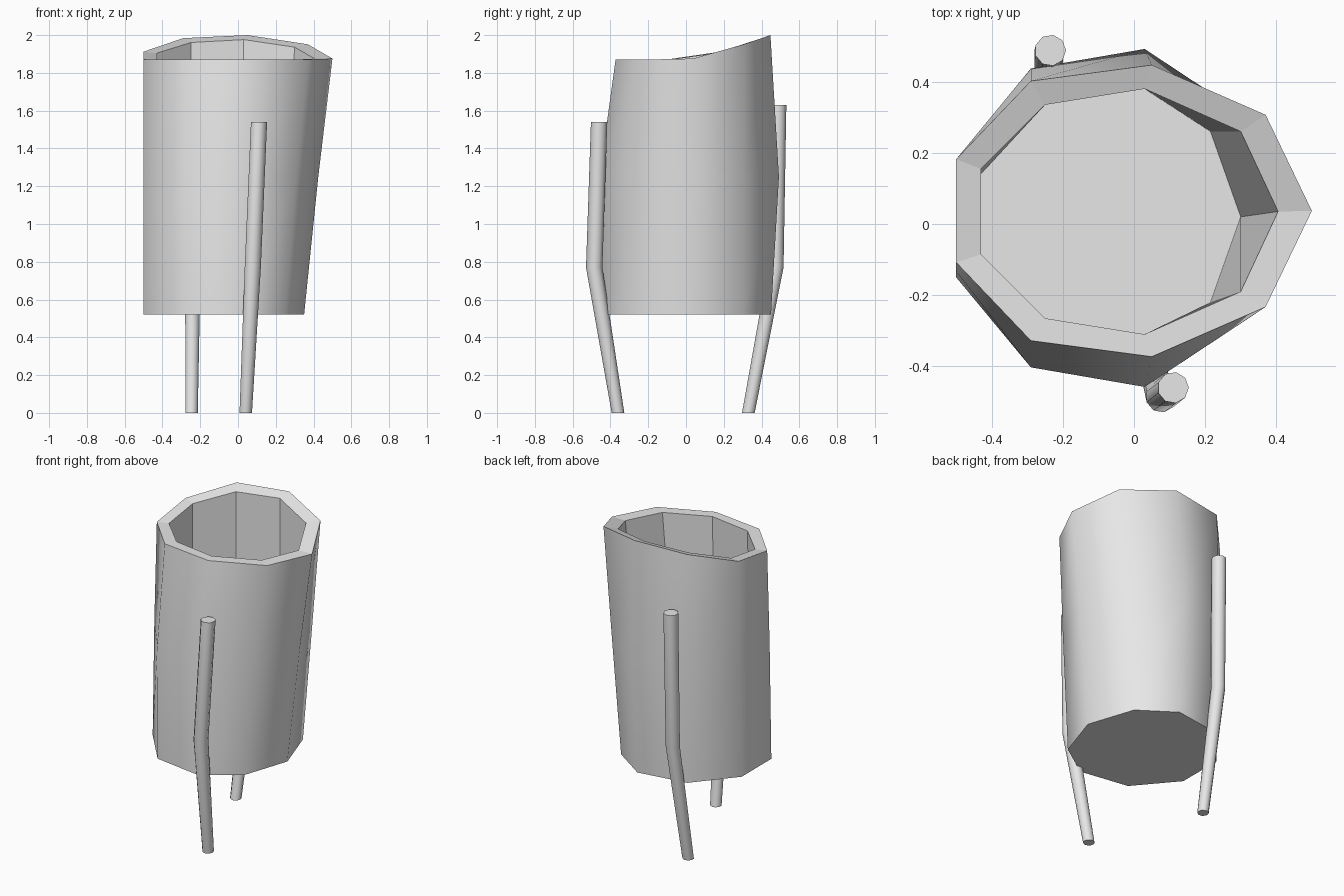
import bpy
import bmesh
from math import cos, sin, tau

cube = bpy.data.objects.get("Cube")
if cube:
    bpy.data.objects.remove(cube, do_unlink=True)

# Single plain grey finish
grey = bpy.data.materials.new("light_grey")
grey.use_nodes = True
colour = (0.8, 0.8, 0.8, 1)
grey.diffuse_color = colour
grey.node_tree.nodes["Principled BSDF"].inputs["Base Color"].default_value = colour


def loft(name, rings, smooth_bands):
    """Join rings of points into a capped solid; only some bands are smooth."""
    bm = bmesh.new()
    loops = [[bm.verts.new(p) for p in ring] for ring in rings]
    n = len(loops[0])
    for band, (low, high) in enumerate(zip(loops, loops[1:])):
        for i in range(n):
            j = (i + 1) % n
            face = bm.faces.new((low[i], low[j], high[j], high[i]))
            face.smooth = band < smooth_bands
    bm.faces.new(loops[0][::-1])
    bm.faces.new(loops[-1])
    bmesh.ops.recalc_face_normals(bm, faces=bm.faces)
    mesh = bpy.data.meshes.new(name)
    bm.to_mesh(mesh)
    bm.free()
    mesh.materials.append(grey)
    obj = bpy.data.objects.new(name, mesh)
    bpy.context.collection.objects.link(obj)
    return obj


def rim_height(y):
    """The rim is level at the front and sweeps up to the back."""
    return 1.87 + 0.13 * (max(0, y) / 0.447) ** 1.25


def nine_sided(tip, half, centre, height):
    """Ring with a pointed +x side, mirrored about y = centre."""
    outline = [(tip, 0)] + half + [(x, -h) for x, h in reversed(half)]
    points = [(x, centre + h) for x, h in outline]
    return [(x, y, height(y) if callable(height) else height) for x, y in points]


# Hollow body: outside from bottom to rim, then down the inside to the floor
loft("body", [
    nine_sided(0.35, [(0.25, 0.3), (0.03, 0.45), (-0.29, 0.4), (-0.5, 0.15)], 0, 0.52),
    nine_sided(0.425, [(0.31, 0.29), (0.03, 0.475), (-0.29, 0.42), (-0.5, 0.15)], 0.017, 1.25),
    nine_sided(0.5, [(0.37, 0.27), (0.05, 0.41), (-0.29, 0.365), (-0.5, 0.145)], 0.037, rim_height),
    nine_sided(0.405, [(0.3, 0.225), (0.03, 0.345), (-0.25, 0.3), (-0.43, 0.12)], 0.035, rim_height),
    nine_sided(0.3, [(0.215, 0.24), (0.03, 0.36), (-0.25, 0.32), (-0.43, 0.12)], 0.02, 0.6),
], smooth_bands=2)


# Two bent legs, thinner at the foot
def leg(name, path):
    rings = [[(x + r * cos(tau * i / 9), y + r * sin(tau * i / 9), z) for i in range(9)]
             for x, y, z, r in path]
    loft(name, rings, smooth_bands=2)


leg("front_leg", [(0.04, -0.36, 0, 0.034), (0.077, -0.486, 0.77, 0.044), (0.11, -0.46, 1.54, 0.044)])
leg("back_leg", [(-0.247, 0.33, 0, 0.034), (-0.24, 0.475, 0.77, 0.042), (-0.235, 0.488, 1.63, 0.044)])
